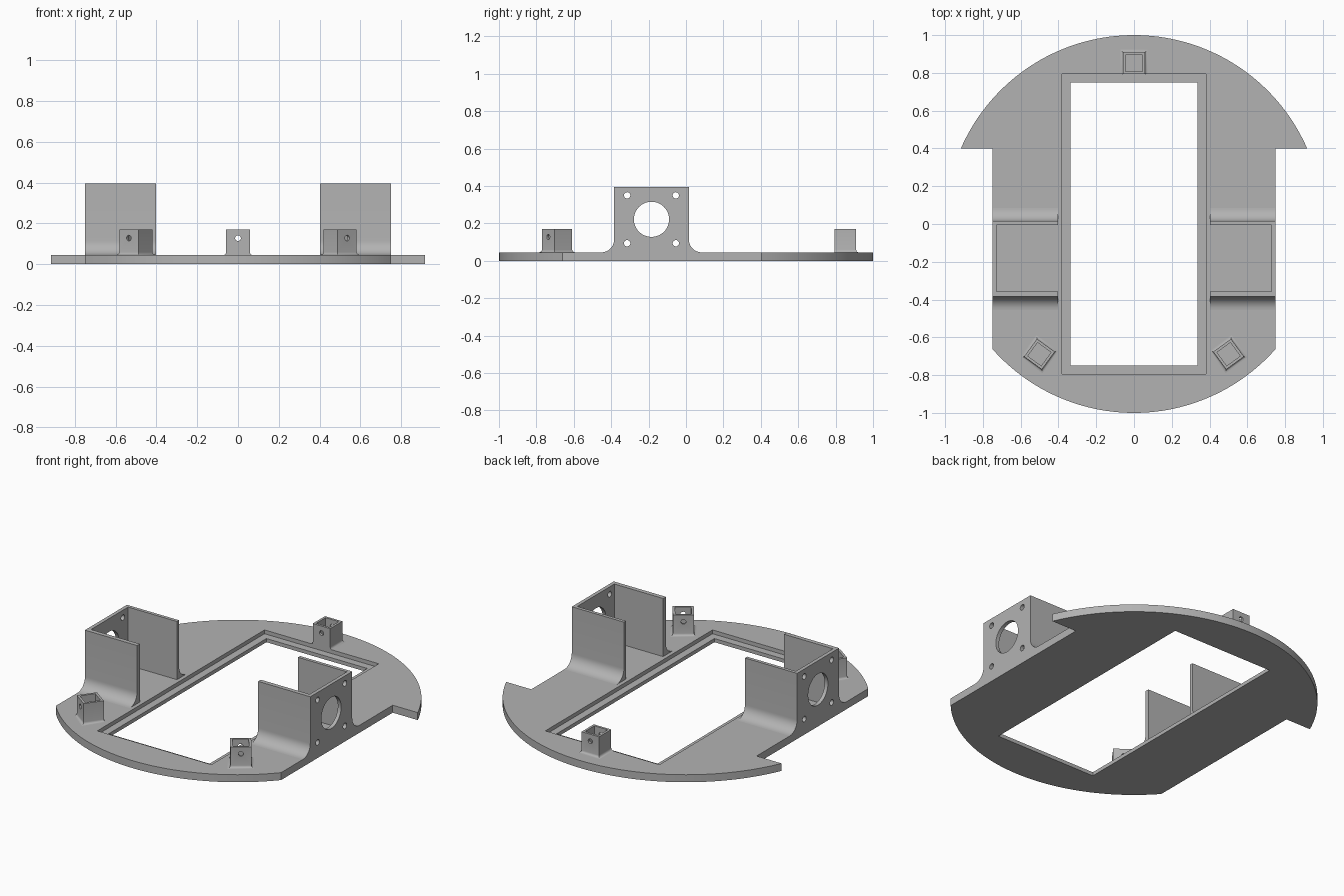
import bpy, bmesh, math
from mathutils import Matrix, Vector

cube = bpy.data.objects.get("Cube")
if cube:
    bpy.data.objects.remove(cube, do_unlink=True)

grey = bpy.data.materials.new("plain grey")
grey.use_nodes = True
grey.diffuse_color = (0.45, 0.45, 0.45, 1)
grey.node_tree.nodes["Principled BSDF"].inputs["Base Color"].default_value = (0.45, 0.45, 0.45, 1)

TOP = 0.045      # plate thickness
SINK = 0.002     # overlap of upright parts into the plate


def loft(name, rings):
    """Closed solid through a stack of matching rings."""
    bm = bmesh.new()
    loops = [[bm.verts.new(p) for p in ring] for ring in rings]
    bm.faces.new(loops[0])
    bm.faces.new(loops[-1])
    n = len(loops[0])
    for a, b in zip(loops, loops[1:]):
        for i in range(n):
            j = (i + 1) % n
            bm.faces.new((a[i], a[j], b[j], b[i]))
    bmesh.ops.recalc_face_normals(bm, faces=bm.faces)
    mesh = bpy.data.meshes.new(name)
    bm.to_mesh(mesh)
    bm.free()
    mesh.materials.append(grey)
    obj = bpy.data.objects.new(name, mesh)
    bpy.context.collection.objects.link(obj)
    return obj


def box(x0, x1, y0, y1, z0, z1):
    corners = [(x0, y0), (x1, y0), (x1, y1), (x0, y1)]
    return loft("cutter", [[(x, y, z) for x, y in corners] for z in (z0, z1)])


def rod(center, radius, half, axis, sides=32):
    """Cylinder along the x or y axis."""
    rings = []
    for d in (-half, half):
        ring = []
        for i in range(sides):
            a = math.tau * i / sides
            u, v = radius * math.cos(a), radius * math.sin(a)
            offset = (d, u, v) if axis == "x" else (u, d, v)
            ring.append(Vector(center) + Vector(offset))
        rings.append(ring)
    return loft("cutter", rings)


def cut(obj, cutters):
    """Subtract the cutters, then remove them."""
    for c in cutters:
        mod = obj.modifiers.new("cut", "BOOLEAN")
        mod.operation, mod.solver, mod.object = "DIFFERENCE", "EXACT", c
    bpy.context.view_layer.update()
    graph = bpy.context.evaluated_depsgraph_get()
    mesh = bpy.data.meshes.new_from_object(obj.evaluated_get(graph))
    obj.modifiers.clear()
    obj.data = mesh
    for c in cutters:
        bpy.data.objects.remove(c, do_unlink=True)


def smooth(obj):
    bpy.ops.object.select_all(action="DESELECT")
    obj.select_set(True)
    bpy.context.view_layer.objects.active = obj
    bpy.ops.object.shade_smooth_by_angle(angle=math.radians(30))


def arc(start, end, steps):
    return [(math.cos(start + (end - start) * i / steps),
             math.sin(start + (end - start) * i / steps)) for i in range(steps + 1)]


# Round base plate with straight sides, leaving a wide rear segment
side, shoulder = 0.75, 0.4
rear = math.asin(shoulder)
front = math.acos(side)
outline = arc(rear, math.pi - rear, 72) + [(-side, shoulder)]
outline += arc(math.pi + front, math.tau - front, 56) + [(side, shoulder)]
plate = loft("base_plate", [[(x, y, z) for x, y in outline] for z in (0, TOP)])
cut(plate, [box(-0.336, 0.336, -0.75, 0.75, -0.1, 0.2),
            box(-0.38, 0.38, -0.795, 0.795, 0.022, 0.2)])
smooth(plate)


# Motor brackets: three walls, with rounded feet on the front and rear walls
def bracket(name, sign):
    y0, y1, height, r = -0.384, 0.015, 0.395, 0.07
    mid = (y0 + y1) / 2
    half = (y1 - y0) / 2
    foot = [(half + r, TOP - SINK)]
    for i in range(11):
        a = math.pi / 2 * i / 10
        foot.append((half + r - r * math.sin(a), TOP + r - r * math.cos(a)))
    right = foot + [(half, height)]
    profile = [(mid + y, z) for y, z in right] + [(mid - y, z) for y, z in reversed(right)]
    obj = loft(name, [[(sign * x, y, z) for y, z in profile] for x in (0.403, side)])
    xs = sorted((sign * 0.3, sign * 0.728))
    cutters = [box(*xs, y0 + 0.026, y1 - 0.02, 0.02, 0.6),
               rod((sign * side, mid, 0.222), 0.094, 0.1, "x", 64)]
    for dy in (-0.13, 0.13):
        for dz in (-0.128, 0.128):
            cutters.append(rod((sign * side, mid + dy, 0.222 + dz), 0.017, 0.1, "x", 24))
    cut(obj, cutters)
    smooth(obj)


bracket("left_motor_bracket", 1)
bracket("right_motor_bracket", -1)


# Hollow square posts with a flared foot and a radial pin hole
def post(name, angle, inner_flare):
    half, flare, height, dist = 0.058, 0.014, 0.17, 0.852
    levels = [(TOP - SINK, flare)]
    for i in range(5):
        a = math.pi / 2 * i / 4
        levels.append((TOP + flare * (1 - math.cos(a)), flare * (1 - math.sin(a))))
    levels.append((height, 0))
    rings = []
    for z, f in levels:
        w, inner = half + f, half + f * inner_flare
        rings.append([(-w, dist - inner, z), (w, dist - inner, z),
                      (w, dist + w, z), (-w, dist + w, z)])
    obj = loft(name, rings)
    hollow = half - 0.014
    cut(obj, [box(-hollow, hollow, dist - hollow, dist + hollow, 0.02, 0.3),
              rod((0, dist, 0.128), 0.014, 0.2, "y", 24)])
    obj.data.transform(Matrix.Rotation(math.radians(angle), 4, "Z"))
    smooth(obj)


post("rear_post", 0, 0)
post("front_left_post", 180 + 36, 1)
post("front_right_post", 180 - 36, 1)
